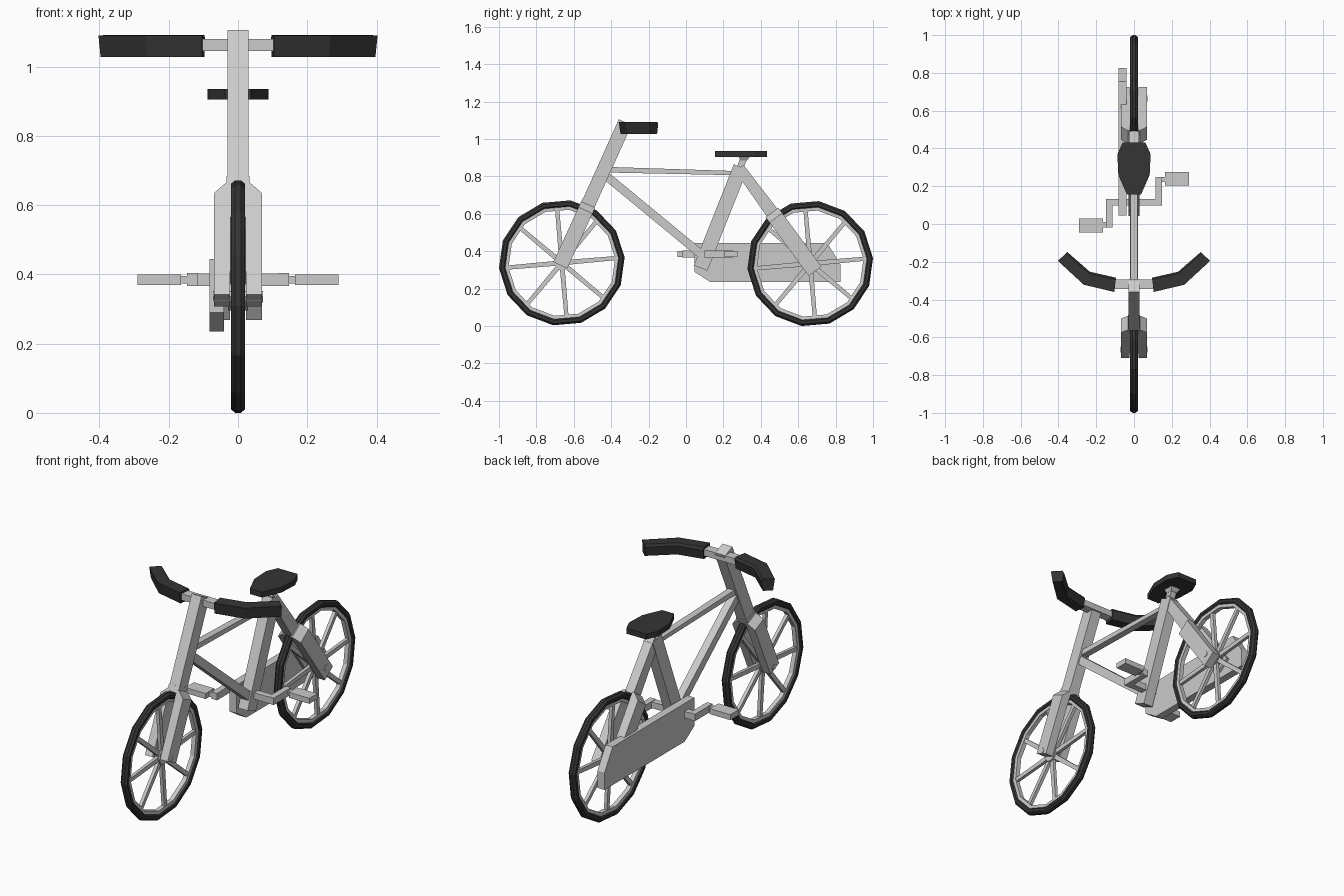
import bpy, bmesh
from math import sin, cos, pi, radians
from mathutils import Vector, Matrix

if "Cube" in bpy.data.objects:
    bpy.data.objects.remove(bpy.data.objects["Cube"])

DARK = bpy.data.materials.new("dark_rubber")
DARK.diffuse_color = (0.035, 0.035, 0.035, 1)
DARK.use_nodes = True
DARK.node_tree.nodes["Principled BSDF"].inputs["Base Color"].default_value = DARK.diffuse_color


def make(name, verts, faces, mat=None):
    me = bpy.data.meshes.new(name)
    me.from_pydata([tuple(v) for v in verts], [], faces)
    bm = bmesh.new()
    bm.from_mesh(me)
    bmesh.ops.recalc_face_normals(bm, faces=bm.faces)
    bm.to_mesh(me)
    bm.free()
    ob = bpy.data.objects.new(name, me)
    bpy.context.collection.objects.link(ob)
    if mat:
        me.materials.append(mat)
    return ob


def loft(name, rings, mat=None, closed=False):
    """Skin a list of equal-length rings; cap the ends unless closed."""
    n, m = len(rings[0]), len(rings)
    faces = []
    for i in range(m if closed else m - 1):
        for j in range(n):
            a, b, k = i * n, (i + 1) % m * n, (j + 1) % n
            faces.append((a + j, a + k, b + k, b + j))
    if not closed:
        faces += [tuple(range(n)), tuple(range((m - 1) * n, m * n))]
    return make(name, [v for r in rings for v in r], faces, mat)


def rect(c, u, v):
    return [c - u - v, c + u - v, c + u + v, c - u + v]


def bar(name, a, b, wx, t0, t1=None, x=0.0):
    """Box tube in a plane of constant x from a=(y,z) to b=(y,z)."""
    a, b = Vector((x, *a)), Vector((x, *b))
    side = (b - a).normalized().cross(Vector((1, 0, 0)))
    u = Vector((wx / 2, 0, 0))
    return loft(name, [rect(a, u, side * t0 / 2), rect(b, u, side * (t1 or t0) / 2)])


def box(name, x, y, z, mat=None):
    lo, hi = Vector((x[0], y[0], z[0])), Vector((x[1], y[1], z[1]))
    c, h = (lo + hi) / 2, (hi - lo) / 2
    u, v, w = Vector((h.x, 0, 0)), Vector((0, h.y, 0)), Vector((0, 0, h.z))
    return loft(name, [rect(c - w, u, v), rect(c + w, u, v)], mat)


def polar(r, ang, x, cy, cz):
    return Vector((x, cy + r * cos(ang), cz + r * sin(ang)))


def ring(name, profile, cy, cz, mat=None):
    """Revolve an (r, x) profile in 14 steps around the axle."""
    rings = [[polar(r, radians(5) + 2 * pi * i / 14, x, cy, cz) for r, x in profile]
             for i in range(14)]
    return loft(name, rings, mat, closed=True)


def disc(name, r, x, cy, cz, n=8):
    return loft(name, [[polar(r, radians(5) + 2 * pi * i / n, s, cy, cz) for i in range(n)]
                       for s in (-x, x)])


# Wheels: tyre, rim, hub, axle and eight spokes each
for tag, cy, cz in (("front", -0.664, 0.338), ("rear", 0.664, 0.334)):
    ring(tag + "_tyre", [(0.337, -0.008), (0.337, 0.008), (0.327, 0.02), (0.311, 0.02),
                         (0.302, 0.012), (0.302, -0.012), (0.311, -0.02), (0.327, -0.02)],
         cy, cz, DARK)
    ring(tag + "_rim", [(0.306, -0.014), (0.306, 0.014), (0.286, 0.012), (0.286, -0.012)], cy, cz)
    disc(tag + "_hub", 0.042, 0.017, cy, cz)
    disc(tag + "_axle", 0.016, 0.072, cy, cz, 6)
    for i in range(8):
        a = radians(5 + 45 * i)
        p, q = polar(0.03, a, 0, cy, cz), polar(0.295, a, 0, cy, cz)
        bar(f"{tag}_spoke_{i + 1}", p.yz, q.yz, 0.018, 0.026, 0.022)

# Steering column, rear column and the fork blades with sloped shoulders
bar("steering_column", (-0.325, 1.09), (-0.53, 0.635), 0.06, 0.075)
bar("rear_stay_column", (0.285, 0.845), (0.465, 0.6), 0.052, 0.055, 0.07)


def blade(name, top, bottom, s, t):
    a, b = Vector((0, *top)), Vector((0, *bottom))
    d = (b - a).normalized()
    side = d.cross(Vector((1, 0, 0))) * t / 2
    sec = [(a, 0.02), (a, 0.032), (a + d * 0.035, 0.069), (b, 0.069), (b, 0.023)]
    loft(name, [[p + Vector((s * x, 0, 0)) + side * k for p, x in sec] for k in (-1, 1)])


for s, tag in ((-1, "left"), (1, "right")):
    blade("front_fork_" + tag, (-0.523, 0.65), (-0.672, 0.325), s, 0.082)
    blade("rear_stay_" + tag, (0.46, 0.607), (0.69, 0.293), s, 0.085)
bar("front_crown", (-0.516, 0.668), (-0.529, 0.64), 0.066, 0.078)

# Frame tubes
bar("seat_tube", (0.292, 0.85), (0.078, 0.31), 0.058, 0.078)
bar("top_tube", (-0.43, 0.836), (0.285, 0.817), 0.038, 0.03, 0.022)
bar("down_tube", (-0.43, 0.805), (0.1, 0.368), 0.042, 0.045)
bar("seat_post", (0.285, 0.84), (0.312, 0.9), 0.035, 0.035)
loft("seat_clamp", [rect(Vector((0, 0.308, 0.885)), Vector((0.018, 0, 0)), Vector((0, 0.018, 0))),
                    rect(Vector((0, 0.312, 0.908)), Vector((0.032, 0, 0)), Vector((0, 0.032, 0)))])

# Seat
outline = [(0.037, 0.155), (0.083, 0.26), (0.088, 0.37), (0.06, 0.432)]
outline += [(-x, y) for x, y in reversed(outline)]
loft("seat", [[Vector((x, y, z)) for x, y in outline] for z in (0.905, 0.935)], DARK)

# Handlebar with swept grips
box("handlebar", (-0.13, 0.13), (-0.345, -0.295), (1.045, 1.08))
for s, tag in ((-1, "left"), (1, "right")):
    path = [(0.1, -0.322, 0, 1), (0.25, -0.287, 0.32, 1), (0.378, -0.172, 0.7, 0.9)]
    path = [(x, y, a + 0.12, k) for x, y, a, k in path]
    rings = []
    for x, y, a, k in path:
        c = Vector((s * x, y, 1.06))
        n = Vector((-s * sin(a), cos(a), 0)) * 0.038 * k
        rings.append([c + n * u + Vector((0, 0, w)) for u, w in
                      ((-1, 0.03), (-0.75, -0.032), (0.75, -0.032), (1, 0.02), (0.75, 0.032))])
    loft("grip_" + tag, rings, DARK)

# Chain case on the left side
case = [(0.045, 0.445), (0.755, 0.445), (0.825, 0.33), (0.825, 0.235), (0.13, 0.235), (0.045, 0.29)]
loft("chain_case", [[Vector((x, y, z)) for y, z in case] for x in (-0.083, -0.04)])

# Crank axle, arms and pedals
box("crank_axle", (-0.12, 0.12), (0.098, 0.133), (0.367, 0.402))
for s, tag, arm, pin, pedal in ((1, "right", (0.098, 0.25), (0.222, 0.25), (0.205, 0.275)),
                                (-1, "left", (-0.018, 0.133), (-0.018, 0.01), (-0.045, 0.03))):
    span = lambda a, b: tuple(sorted((s * a, s * b)))
    box("crank_arm_" + tag, span(0.115, 0.148), arm, (0.366, 0.404))
    box("pedal_pin_" + tag, span(0.14, 0.175), pin, (0.374, 0.396))
    box("pedal_" + tag, span(0.165, 0.29), pedal, (0.37, 0.4))
